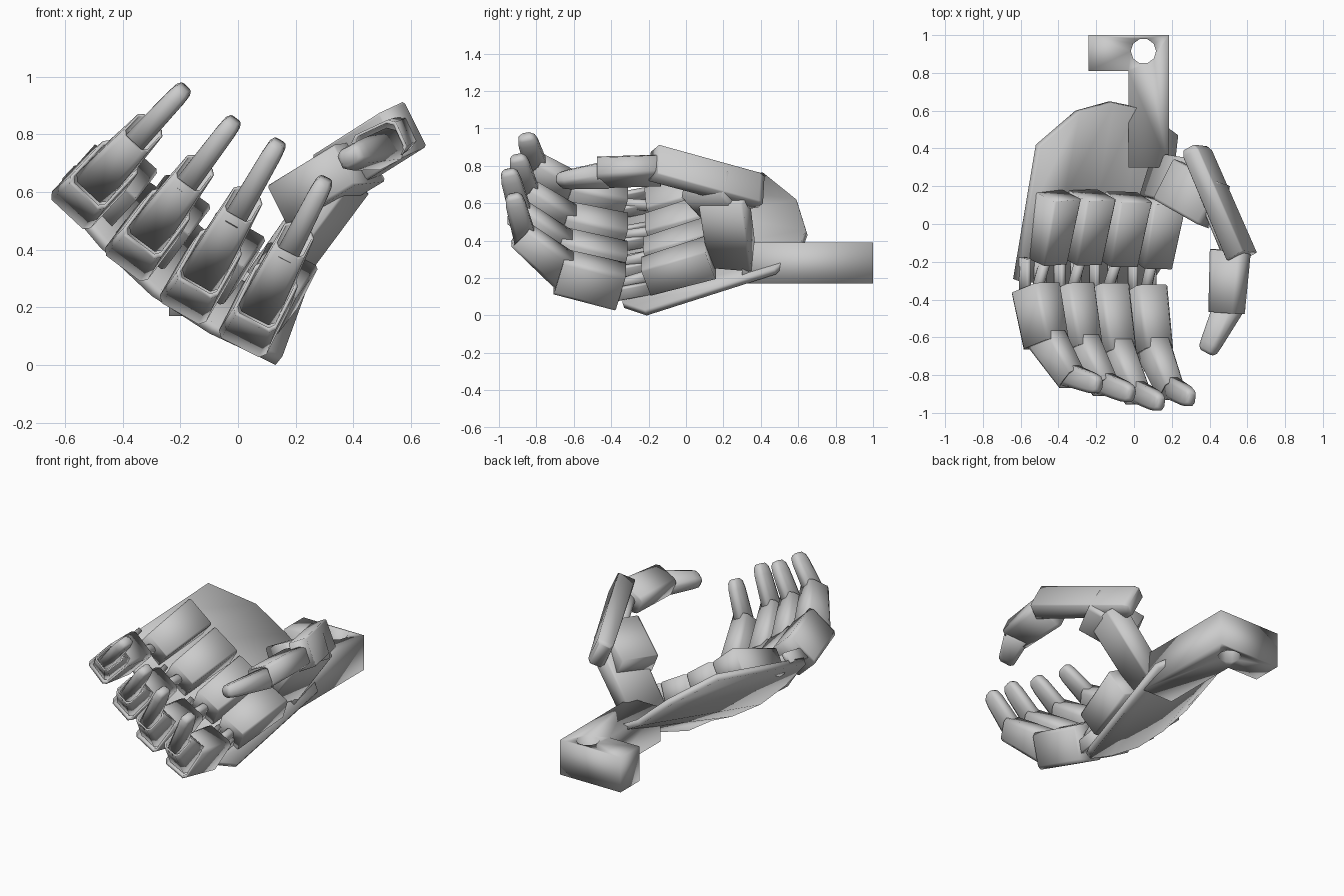
import bpy, bmesh, math
from mathutils import Vector

cube = bpy.data.objects.get("Cube")
if cube:
    bpy.data.objects.remove(cube, do_unlink=True)

GREY = (0.6, 0.6, 0.6, 1)
mat = bpy.data.materials.new("plain_grey")
mat.use_nodes = True
mat.diffuse_color = GREY
mat.node_tree.nodes["Principled BSDF"].inputs["Base Color"].default_value = GREY


def finish(name, bm):
    """Turn a bmesh into a smooth-shaded grey object."""
    bmesh.ops.recalc_face_normals(bm, faces=bm.faces)
    for f in bm.faces:
        f.smooth = True
    mesh = bpy.data.meshes.new(name)
    bm.to_mesh(mesh)
    bm.free()
    mesh.materials.append(mat)
    ob = bpy.data.objects.new(name, mesh)
    bpy.context.collection.objects.link(ob)


def thicken(bm, vec):
    """Extrude every face of an open sheet along a vector."""
    grown = bmesh.ops.extrude_face_region(bm, geom=bm.faces[:])
    bmesh.ops.translate(bm, vec=vec,
                        verts=[g for g in grown['geom'] if isinstance(g, bmesh.types.BMVert)])


def tube(name, a, b, side, rings, chamfer=0.25):
    """Loft chamfered rectangles (fraction along a-b, width, thickness)."""
    a, b = Vector(a), Vector(b)
    axis = (b - a).normalized()
    side = Vector(side)
    side = (side - axis * side.dot(axis)).normalized()
    up = side.cross(axis)
    k = 1 - 2 * chamfer
    shape = [(1, k), (k, 1), (-k, 1), (-1, k), (-1, -k), (-k, -1), (k, -1), (1, -k)]
    bm = bmesh.new()
    loops = []
    for f, w, t in rings:
        c = a.lerp(b, f)
        loops.append([bm.verts.new(c + side * (p * w / 2) + up * (q * t / 2)) for p, q in shape])
    for lo, hi in zip(loops, loops[1:]):
        for i in range(8):
            j = (i + 1) % 8
            bm.faces.new((lo[i], lo[j], hi[j], hi[i]))
    bm.faces.new(loops[0][::-1])
    bm.faces.new(loops[-1])
    finish(name, bm)


def sleeve(w0, t0, w1, t1):
    """Rings of a tapered segment with a hollow far end."""
    return [(0, w0, t0), (1, w1, t1), (1, w1 * .86, t1 * .86), (.65, w1 * .82, t1 * .82)]


def rounded(w0, t0, w1, t1):
    """Rings of a fingertip with a rounded far end."""
    return [(0, w0, t0), (.8, w1, t1), (.94, w1 * .9, t1 * .85), (1, w1 * .65, t1 * .55)]


# Wrist bracket: L outline with a round hole, extruded upwards
bm = bmesh.new()
outline = [(-.03, .3), (.185, .3), (.185, 1), (-.24, 1), (-.24, .81), (-.03, .81)]
hole = [(.05 + .067 * math.cos(i * math.tau / 10), .915 + .067 * math.sin(i * math.tau / 10))
        for i in range(10)]
for ring in (outline, hole):
    vs = [bm.verts.new((x, y, .17)) for x, y in ring]
    for i, v in enumerate(vs):
        bm.edges.new((v, vs[(i + 1) % len(vs)]))
bmesh.ops.triangle_fill(bm, edges=bm.edges[:], use_beauty=True)
thicken(bm, (0, 0, .22))
finish("wrist_bracket", bm)

# Cupped palm plate between the knuckle edge and the wrist edge
front = [(-.64, -.29, .6), (-.48, -.31, .41), (-.3, -.32, .24), (-.1, -.32, .11),
         (.05, -.33, .04), (.13, -.21, .0)]
back = [(-.52, .42, .735), (-.31, .6, .59), (-.13, .65, .43), (-.01, .625, .36),
        (.1, .56, .29), (.21, .48, .22)]
bm = bmesh.new()
rows = [[bm.verts.new(Vector(p).lerp(Vector(q), f)) for p, q in zip(front, back)]
        for f in (0, .5, 1)]
for lo, hi in zip(rows, rows[1:]):
    for i in range(len(lo) - 1):
        bm.faces.new((lo[i], lo[i + 1], hi[i + 1], hi[i]))
thicken(bm, Vector((.6, -.25, .75)).normalized() * .04)
finish("palm_plate", bm)

# Fingers: base centre, palm block centre, lean in degrees, size
FINGERS = {
    "little": ((-.52, -.33, .6), (-.435, -.02, .625), 47, .9),
    "ring": ((-.335, -.33, .42), (-.25, -.02, .49), 53, .98),
    "middle": ((-.148, -.33, .27), (-.058, -.03, .365), 60, 1.06),
    "index": ((.055, -.34, .155), (.125, -.04, .26), 63, 1),
}
for name, (base, block, lean, size) in FINGERS.items():
    a = math.radians(lean)
    n = Vector((math.cos(a), 0, math.sin(a)))
    side = Vector((math.sin(a), 0, -math.cos(a)))
    base, block = Vector(base), Vector(block)

    def at(y, u):
        return base + Vector((0, y * size, 0)) + n * (u * size)

    tube(name + "_lower_segment", at(-.01, 0), at(-.34, .09), side,
         sleeve(.185, .22, .165, .215), .1)
    tube(name + "_middle_segment", at(-.29, .08), at(-.545, .31), side,
         sleeve(.145, .195, .115, .14), .14)
    tube(name + "_tip", at(-.51, .25), at(-.585, .55), side, rounded(.08, .125, .068, .105), .2)

    # Padded block on the palm and the links to the finger
    run = Vector((.03, .172, .05))
    tube(name + "_palm_block", block - run, block + run, side,
         [(0, .17, .165), (1, .195, .18)], .06)
    tube(name + "_link", block - run * .8, base - Vector((0, .04, 0)), side,
         [(0, .05, .06), (1, .05, .06)])
    for s, tag in ((-1, "right"), (1, "left")):
        off = side * (s * .055) - n * .025
        tube(f"{name}_{tag}_hinge_rail", base + off + Vector((0, .15, .04)),
             base + off - Vector((0, .06, 0)), side, [(0, .03, .07), (1, .03, .07)], .1)

# Thumb: strut, pad, long bar, then two end segments
flat = (.9, 0, .42)
tube("thumb_strut", (.11, .25, .28), (.37, .2, .64), (.35, .93, 0),
     [(0, .24, .12), (1, .25, .13)], .05)
tube("thumb_pad", (.19, .225, .56), (.42, .1, .7), (.5, .8, .1),
     [(0, .24, .16), (1, .25, .16)], .06)
tube("thumb_long_bar", (.325, .4, .66), (.57, -.17, .815), (.42, 0, -.9),
     [(0, .165, .07), (.05, .175, .1), (1, .175, .11)], .05)
tube("thumb_link", (.4, .08, .7), (.5, -.16, .77), flat, [(0, .06, .06), (1, .06, .06)])
tube("thumb_lower_segment", (.51, -.14, .775), (.49, -.47, .765), flat,
     sleeve(.2, .12, .17, .13), .14)
tube("thumb_tip", (.505, -.43, .75), (.385, -.68, .72), flat,
     rounded(.15, .12, .105, .085), .2)
